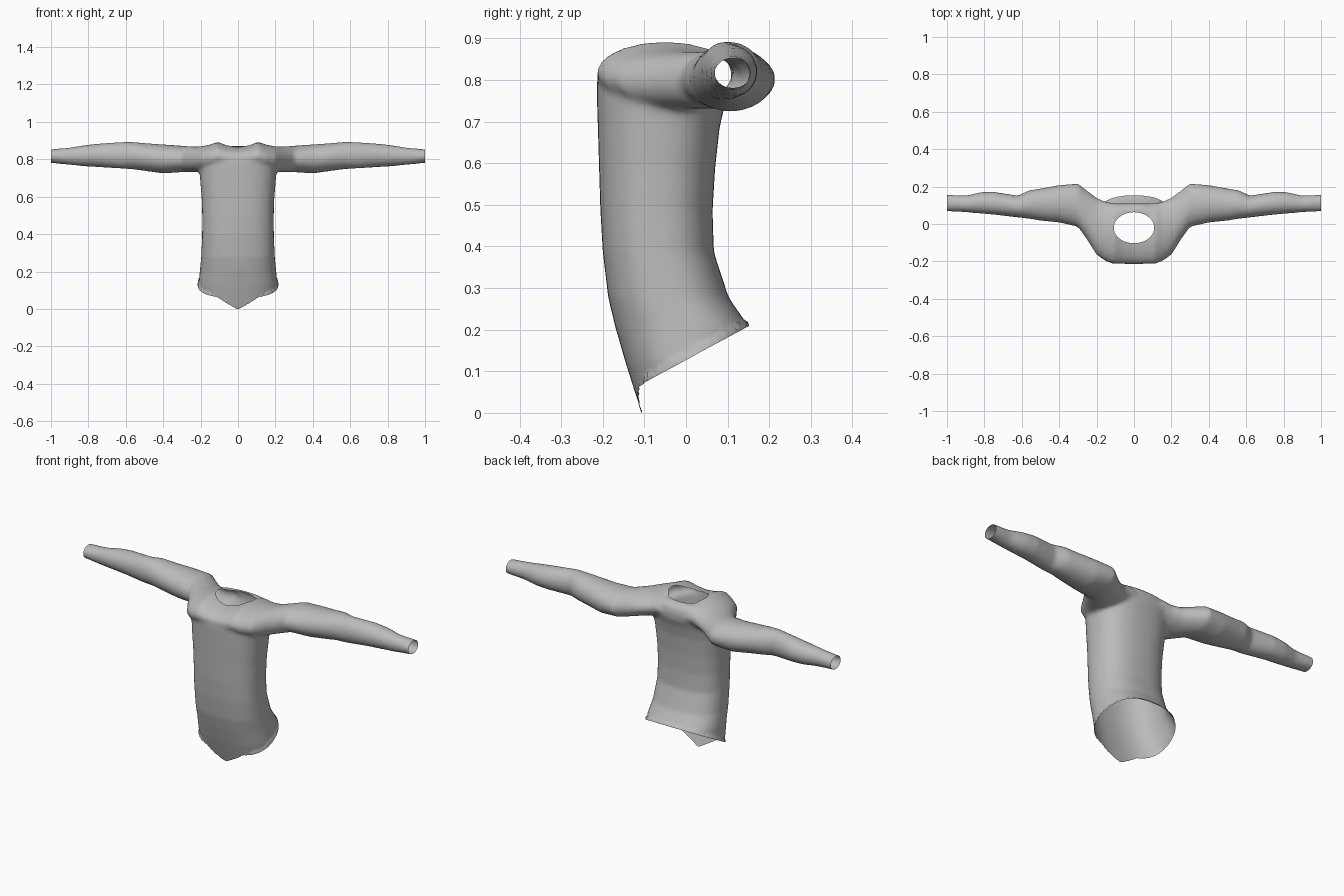
import bpy, bmesh, math
from mathutils import Vector

if "Cube" in bpy.data.objects:
    bpy.data.objects.remove(bpy.data.objects["Cube"])

grey = bpy.data.materials.new("grey cloth")
grey.diffuse_color = (0.5, 0.5, 0.5, 1)
grey.use_nodes = True
grey.node_tree.nodes["Principled BSDF"].inputs["Base Color"].default_value = grey.diffuse_color


def loft(name, rings):
    """Closed skin through a list of equally sized point rings."""
    bm = bmesh.new()
    loops = [[bm.verts.new(p) for p in r] for r in rings]
    n = len(loops[0])
    for a, b in zip(loops, loops[1:]):
        for i in range(n):
            bm.faces.new((a[i], a[(i + 1) % n], b[(i + 1) % n], b[i]))
    bm.faces.new(loops[0])
    bm.faces.new(loops[-1])
    bmesh.ops.recalc_face_normals(bm, faces=bm.faces)
    me = bpy.data.meshes.new(name)
    bm.to_mesh(me)
    bm.free()
    ob = bpy.data.objects.new(name, me)
    bpy.context.collection.objects.link(ob)
    return ob


def oval(u0, u1, v0, v1, power=2.0, n=40):
    """Points of a superellipse filling the given bounds."""
    pts = []
    for i in range(n):
        c, s = math.cos(math.tau * i / n), math.sin(math.tau * i / n)
        c = math.copysign(abs(c) ** (2 / power), c)
        s = math.copysign(abs(s) ** (2 / power), s)
        pts.append(((u0 + u1) / 2 + c * (u1 - u0) / 2, (v0 + v1) / 2 + s * (v1 - v0) / 2))
    return pts


# Torso: height, front, back, half width
body = [(-.03, -.092, .17, .205), (.07, -.125, .165, .207), (.14, -.147, .16, .211),
        (.22, -.17, .152, .204), (.29, -.187, .103, .197), (.40, -.2, .067, .192),
        (.5, -.206, .064, .191), (.6, -.209, .07, .194), (.7, -.212, .081, .202),
        (.76, -.214, .095, .207), (.80, -.215, .11, .21), (.835, -.185, .112, .2),
        (.865, -.13, .105, .185), (.885, -.07, .08, .15)]
shirt = loft("shirt", [[(x, y, z) for x, y in oval(-w, w, f, b, 2.4)] for z, f, b, w in body])

# Yoke and sleeves: distance from centre, front, back, bottom, top
arm = [(0, -.214, .11, .755, .882), (.06, -.214, .11, .755, .89), (.11, -.214, .112, .755, .907),
       (.15, -.20, .118, .75, .892), (.2, -.165, .14, .745, .882), (.25, -.085, .178, .745, .882),
       (.3, -.015, .216, .745, .886), (.4, .008, .208, .738, .893), (.5, .018, .19, .752, .9),
       (.56, .028, .18, .76, .906), (.62, .035, .152, .764, .906), (.75, .05, .172, .772, .897),
       (.82, .056, .17, .776, .889), (.9, .063, .152, .784, .876), (1, .068, .157, .794, .867),
       (1.05, .07, .157, .796, .865)]
sections = [(-s[0],) + s[1:] for s in reversed(arm[1:])] + arm
sleeves = loft("sleeve_helper", [[(x, y, z) for y, z in oval(f, b, lo, hi)]
                                 for x, f, b, lo, hi in sections])

# Fuse into one soft skin
m = shirt.modifiers.new("join", 'BOOLEAN')
m.operation, m.object, m.solver = 'UNION', sleeves, 'EXACT'
m = shirt.modifiers.new("skin", 'REMESH')
m.mode, m.voxel_size = 'VOXEL', 0.01
m = shirt.modifiers.new("soften", 'SMOOTH')
m.factor, m.iterations = 0.5, 6
skin = bpy.data.meshes.new_from_object(shirt.evaluated_get(bpy.context.evaluated_depsgraph_get()))
shirt.modifiers.clear()
shirt.data = skin
bpy.data.objects.remove(sleeves)

bm = bmesh.new()
bm.from_mesh(skin)

# Open cuffs
for side in (-1, 1):
    bmesh.ops.bisect_plane(bm, geom=bm.verts[:] + bm.edges[:] + bm.faces[:],
                           plane_co=(side, 0, 0), plane_no=(side, 0, 0), clear_outer=True)


def hem(p):
    """Hem height: slanted, with a pointed flap at the front."""
    flap = 0.07 * max(0, 1 - abs(p.x) / 0.11) if p.y < 0 else 0
    return 0.07 + 0.564 * (p.y + 0.125) - flap


NECK = Vector((0, -0.02))
RX, RY = 0.108, 0.083


def neck(p):
    """Below 1 inside the neck opening."""
    return math.hypot((p.x - NECK.x) / RX, (p.y - NECK.y) / RY)


# Open hem and neck, then tidy the cut edges
bmesh.ops.delete(bm, context='FACES', geom=[
    f for f in bm.faces if f.calc_center_median().z < hem(f.calc_center_median())
    or (f.calc_center_median().z > 0.8 and neck(f.calc_center_median()) < 1)])
for v in bm.verts:
    if v.is_boundary and abs(v.co.x) < 0.99:
        if v.co.z < 0.5:
            v.co.z = hem(v.co)
        else:
            k = 1 / neck(v.co)
            v.co.x, v.co.y = NECK.x + (v.co.x - NECK.x) * k, NECK.y + (v.co.y - NECK.y) * k

# Rolled rim along the hem
bm.normal_update()
for v in bm.verts:
    d = v.co.z - hem(v.co)
    if d < 0.015 and v.co.z < 0.3 and v.co.y > -0.1:
        v.co += Vector((v.normal.x, v.normal.y, 0)) * 0.006
low = min(v.co.z for v in bm.verts)
for v in bm.verts:
    v.co.z -= low
bm.to_mesh(skin)
bm.free()

skin.materials.clear()
skin.materials.append(grey)
bpy.context.view_layer.objects.active = shirt
shirt.select_set(True)
bpy.ops.object.shade_smooth_by_angle(angle=math.radians(50))
